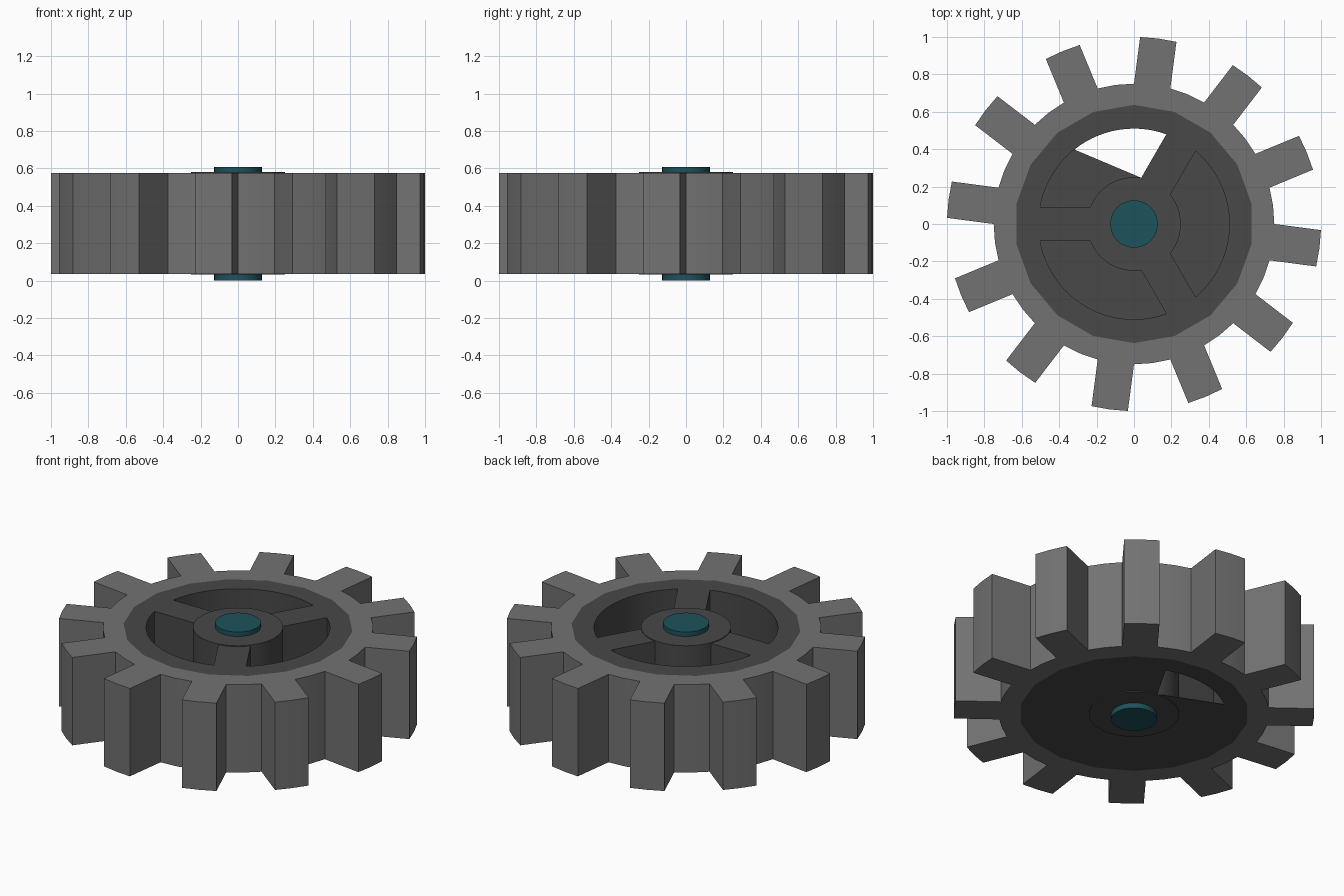
import bpy, bmesh
from math import sin, cos, asin, radians, degrees

if "Cube" in bpy.data.objects:
    bpy.data.objects.remove(bpy.data.objects["Cube"])

Z0, Z1 = 0.037, 0.575


def polar(r, a):
    return (r * cos(radians(a)), r * sin(radians(a)))


def arc(r, a0, a1, n):
    return [polar(r, a0 + (a1 - a0) * i / n) for i in range(n + 1)]


def circle(r, n, start=0):
    return [polar(r, start + 360 * i / n) for i in range(n)]


def material(name, rgb):
    m = bpy.data.materials.new(name)
    m.diffuse_color = (*rgb, 1)
    m.use_nodes = True
    m.node_tree.nodes["Principled BSDF"].inputs["Base Color"].default_value = m.diffuse_color
    return m


def prism(name, loops, z0, z1, mat):
    """Extrude flat outlines (inner loops become holes) from z0 to z1."""
    cu = bpy.data.curves.new(name + "_outline", 'CURVE')
    cu.dimensions, cu.fill_mode = '2D', 'BOTH'
    cu.extrude = (z1 - z0) / 2
    for pts in loops:
        s = cu.splines.new('POLY')
        s.points.add(len(pts) - 1)
        for p, (x, y) in zip(s.points, pts):
            p.co = (x, y, 0, 1)
        s.use_cyclic_u = True
    tmp = bpy.data.objects.new(name + "_tmp", cu)
    bpy.context.collection.objects.link(tmp)
    bpy.context.view_layer.update()
    deps = bpy.context.evaluated_depsgraph_get()
    me = bpy.data.meshes.new_from_object(tmp.evaluated_get(deps))
    bpy.data.objects.remove(tmp)
    bm = bmesh.new()
    bm.from_mesh(me)
    bmesh.ops.remove_doubles(bm, verts=bm.verts, dist=1e-5)
    bmesh.ops.recalc_face_normals(bm, faces=bm.faces)
    bmesh.ops.translate(bm, verts=bm.verts, vec=(0, 0, (z0 + z1) / 2))
    bm.to_mesh(me)
    bm.free()
    me.materials.clear()
    me.materials.append(mat)
    ob = bpy.data.objects.new(name, me)
    bpy.context.collection.objects.link(ob)
    bpy.ops.object.select_all(action='DESELECT')
    ob.select_set(True)
    bpy.context.view_layer.objects.active = ob
    bpy.ops.object.shade_smooth_by_angle(angle=radians(14))
    return ob


grey = material("grey", (0.17, 0.17, 0.17))
dark = material("dark_grey", (0.065, 0.065, 0.065))
teal = material("teal", (0.012, 0.085, 0.105))

# Toothed rim: 12 parallel-sided teeth around a ring
half = 0.75 * sin(radians(7.5))
tip = degrees(asin(half))
outline = []
for i in range(12):
    a = 22.5 + 30 * i
    outline += [polar(0.75, a - 7.5)] + arc(1.0, a - tip, a + tip, 2)
    outline += [polar(0.75, a + 7.5), polar(0.75, a + 15)]
R_IN, SIDES = 0.637, 18
prism("toothed_rim", [outline, circle(R_IN, SIDES, 90)], Z0, Z1, grey)

# Inner wheel: three pockets leave three spokes
R_WALL, R_HUB, SPOKE = 0.51, 0.25, 0.09


def pocket(a, outer_start=None):
    o, h = degrees(asin(SPOKE / R_WALL)), degrees(asin(SPOKE / R_HUB))
    start = a + o if outer_start is None else outer_start
    return arc(R_WALL, start, a + 120 - o, 24) + arc(R_HUB, a + 120 - h, a + h, 16)


prism("spoked_wheel", [circle(R_IN, SIDES, 90)] + [pocket(a) for a in (60, 180, 300)],
      Z0, Z1, dark)

# Thin pocket floors; one has an open corner
prism("pocket_floors", [pocket(60, 128.7), pocket(180), pocket(300)],
      Z0, Z0 + 0.003, dark)

# Hub and axle
prism("hub", [circle(R_HUB, 48)], 0.032, 0.58, dark)
prism("axle", [circle(0.127, 48)], 0.0, 0.607, teal)
